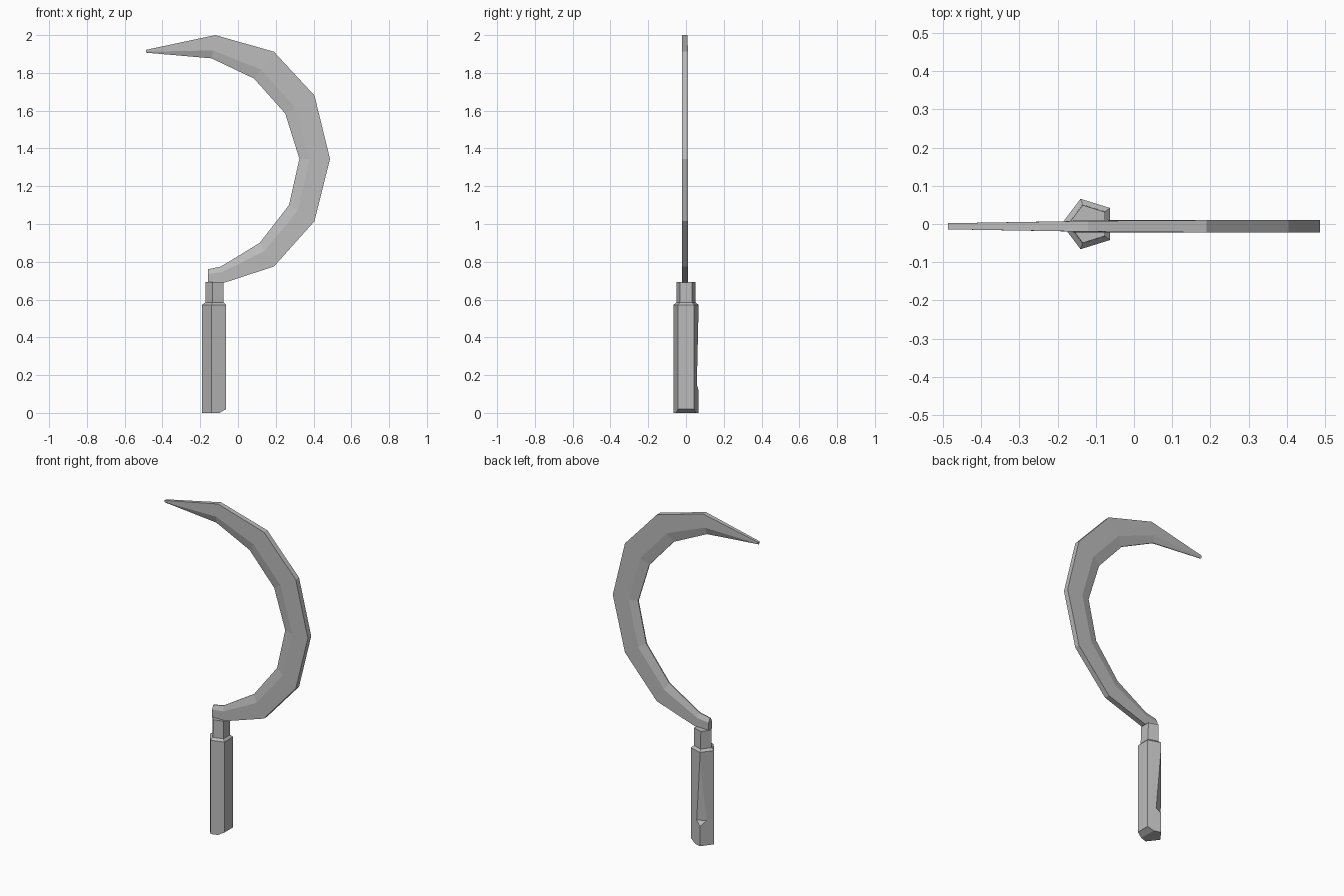
import bpy, bmesh
from mathutils import Vector

cube = bpy.data.objects.get("Cube")
if cube:
    bpy.data.objects.remove(cube, do_unlink=True)

grey = bpy.data.materials.new("plain grey")
grey.use_nodes = True
colour = (0.5, 0.5, 0.5, 1)
grey.diffuse_color = colour
grey.node_tree.nodes["Principled BSDF"].inputs["Base Color"].default_value = colour


def loft(name, rings, cut=None):
    """Join matching rings of points into a closed solid, optionally trimmed by a plane."""
    bm = bmesh.new()
    loops = [[bm.verts.new(p) for p in ring] for ring in rings]
    n = len(loops[0])
    for a, b in zip(loops, loops[1:]):
        for i in range(n):
            j = (i + 1) % n
            bm.faces.new((a[i], a[j], b[j], b[i]))
    bm.faces.new(loops[0])
    bm.faces.new(loops[-1])
    if cut:
        point, normal = cut
        bmesh.ops.bisect_plane(bm, geom=bm.verts[:] + bm.edges[:] + bm.faces[:],
                               plane_co=point, plane_no=normal, clear_outer=True)
        bmesh.ops.holes_fill(bm, edges=[e for e in bm.edges if e.is_boundary])
    bmesh.ops.recalc_face_normals(bm, faces=bm.faces)
    mesh = bpy.data.meshes.new(name)
    bm.to_mesh(mesh)
    bm.free()
    mesh.materials.append(grey)
    obj = bpy.data.objects.new(name, mesh)
    bpy.context.collection.objects.link(obj)
    return obj


# Five-sided handle section
axis = Vector((-0.117, 0, 0))
pentagon = [Vector(p + (0,)) for p in
            [(-0.19, 0), (-0.14, -0.066), (-0.063, -0.042), (-0.063, 0.042), (-0.14, 0.066)]]


def section(z, scale):
    return [axis + (p - axis) * scale + Vector((0, 0, z)) for p in pentagon]


# Handle with sloped shoulder and a worn bottom edge
handle = loft("handle", [section(0, 1), section(0.572, 1), section(0.585, 0.77)],
              cut=((-0.063, 0, 0.02), (0.5, 0, -0.87)))

# Long chip carved into the back corner of the handle
out = Vector((-0.4, 0.92, 0)).normalized()
side = Vector((out.y, -out.x, 0))
reach = (pentagon[4] - axis).dot(out)
profile = [(0.001, 0.55), (-0.019, 0.15), (0.004, 0.115), (0.1, 0.115), (0.1, 0.55)]
cutter = loft("chip_cutter", [[axis + out * (reach + r) + side * s + Vector((0, 0, z))
                               for r, z in profile] for s in (-0.1, 0.1)])
cutter.hide_render = True
mod = handle.modifiers.new("chip", "BOOLEAN")
mod.operation = "DIFFERENCE"
mod.solver = "EXACT"
mod.object = cutter
bpy.context.view_layer.objects.active = handle
bpy.ops.object.modifier_apply(modifier="chip")
bpy.data.objects.remove(cutter, do_unlink=True)

# Collar between handle and blade
loft("collar", [section(0.58, 0.77), section(0.692, 0.75)])

# Curved blade: spine point, cutting-edge point and half thickness at each station
stations = [
    ((-0.16, 0.69), (-0.16, 0.76), 0.016),
    ((-0.07, 0.69), (-0.09, 0.775), 0.016),
    ((0.19, 0.775), (0.115, 0.90), 0.016),
    ((0.405, 1.015), (0.27, 1.10), 0.016),
    ((0.487, 1.345), (0.325, 1.345), 0.016),
    ((0.405, 1.68), (0.25, 1.585), 0.016),
    ((0.19, 1.912), (0.085, 1.77), 0.016),
    ((-0.12, 2.0), (-0.14, 1.877), 0.014),
    ((-0.487, 1.922), (-0.487, 1.907), 0.008),
]
blade_y = -0.006


def blade_ring(spine, edge, half):
    spine, edge = Vector(spine), Vector(edge)
    ridge = edge.lerp(spine, 0.34)
    front = [(spine, half), (ridge, half), (edge, half * 0.2)]
    return ([(p.x, blade_y - h, p.y) for p, h in front] +
            [(p.x, blade_y + h, p.y) for p, h in reversed(front)])


loft("blade", [blade_ring(*s) for s in stations])
